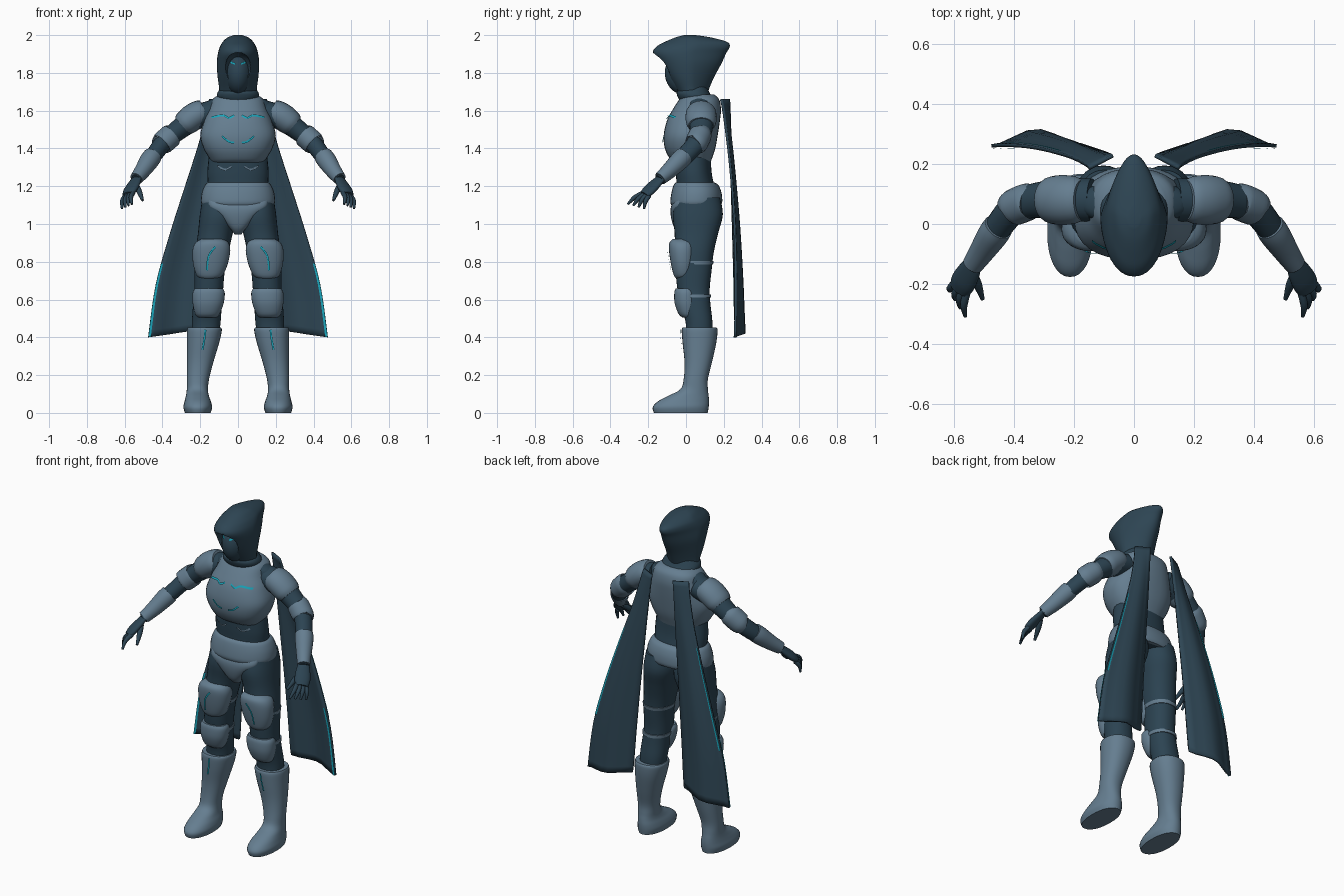
import bpy, bmesh, math
from mathutils import Vector
from mathutils.bvhtree import BVHTree

cube = bpy.data.objects.get("Cube")
if cube:
    bpy.data.objects.remove(cube)


def material(name, rgb):
    m = bpy.data.materials.new(name)
    m.use_nodes = True
    m.diffuse_color = (*rgb, 1)
    m.node_tree.nodes["Principled BSDF"].inputs["Base Color"].default_value = (*rgb, 1)
    return m


ARMOR = material("slate armor", (0.13, 0.208, 0.28))
SUIT = material("dark suit", (0.025, 0.057, 0.085))
CLOTH = material("dark cloth", (0.027, 0.06, 0.088))
GLOW = material("cyan glow", (0.01, 0.38, 0.5))


def finish(name, bm, mat, mirror=False, thick=0, angle=45):
    bmesh.ops.recalc_face_normals(bm, faces=bm.faces)
    mesh = bpy.data.meshes.new(name)
    bm.to_mesh(mesh)
    bm.free()
    mesh.materials.append(mat)
    ob = bpy.data.objects.new(name, mesh)
    bpy.context.collection.objects.link(ob)
    bpy.ops.object.select_all(action="DESELECT")
    ob.select_set(True)
    bpy.context.view_layer.objects.active = ob
    bpy.ops.object.shade_smooth_by_angle(angle=math.radians(angle))
    if thick:
        s = ob.modifiers.new("thickness", "SOLIDIFY")
        s.thickness, s.offset = thick, 0
    if mirror:
        ob.modifiers.new("mirror", "MIRROR")
    return ob


def spline(rows, n=4):
    """Catmull-Rom through rows of numbers."""
    rows = [Vector(r) for r in rows]
    out = []
    for i in range(len(rows) - 1):
        a, b, c, d = rows[max(i - 1, 0)], rows[i], rows[i + 1], rows[min(i + 2, len(rows) - 1)]
        for k in range(n):
            t = k / n
            out.append(b + (c - a) * (t / 2) + (2 * a - 5 * b + 4 * c - d) * (t * t / 2)
                       + (3 * b - a - 3 * c + d) * (t ** 3 / 2))
    return out + [rows[-1]]


def skin(bm, rings, closed=True):
    vs = [[bm.verts.new(p) for p in r] for r in rings]
    n = len(vs[0])
    for a, b in zip(vs, vs[1:]):
        for j in range(n if closed else n - 1):
            k = (j + 1) % n
            bm.faces.new((a[j], a[k], b[k], b[j]))
    if closed:
        bm.faces.new(vs[0])
        bm.faces.new(vs[-1])


def loft(name, rows, mat, mirror=False, power=2.2, n=32, taper=0):
    """Stacked level sections: centre x, z, half width, front y, back y."""
    rings = []
    for cx, z, rx, yf, yb in spline(rows):
        ring = []
        for j in range(n):
            c, s = math.cos(math.tau * j / n), math.sin(math.tau * j / n)
            px = math.copysign(abs(c) ** (2 / power), c)
            py = math.copysign(abs(s) ** (2 / power), s)
            ring.append((cx + rx * px * (1 - taper * max(py, 0)), (yf + yb) / 2 + (yb - yf) / 2 * py, z))
        rings.append(ring)
    bm = bmesh.new()
    skin(bm, rings)
    return finish(name, bm, mat, mirror)


def tube(name, rows, mat, wide=(0, 1, 0), flat=1, n=20):
    """Mirrored round or flattened limb along x, y, z, radius."""
    rows = spline(rows)
    rings = []
    for i, r in enumerate(rows):
        d = (rows[min(i + 1, len(rows) - 1)] - rows[max(i - 1, 0)]).xyz.normalized()
        a = Vector(wide)
        a = (a - d * a.dot(d)).normalized()
        b = d.cross(a) * flat
        rings.append([r.xyz + (a * math.cos(math.tau * j / n) + b * math.sin(math.tau * j / n)) * r.w
                      for j in range(n)])
    bm = bmesh.new()
    skin(bm, rings)
    return finish(name, bm, mat, True)


def ellipsoid(name, centre, radii, mat):
    bm = bmesh.new()
    bmesh.ops.create_uvsphere(bm, u_segments=32, v_segments=20, radius=1)
    for v in bm.verts:
        v.co = Vector(c + r * k for c, r, k in zip(centre, radii, v.co))
    return finish(name, bm, mat)


def stripe(name, target, pts, mat, width=0.01):
    """Thin painted ribbon laid on the front of a part, path in x, z."""
    m = target.data
    tree = BVHTree.FromPolygons([v.co for v in m.vertices], [p.vertices for p in m.polygons])
    path = spline(pts, 7)
    rows = []
    for i, p in enumerate(path):
        d = path[min(i + 1, len(path) - 1)] - path[max(i - 1, 0)]
        side = Vector((-d.y, d.x)).normalized() * width / 2
        hits = [tree.ray_cast(Vector((q.x, -1, q.y)), Vector((0, 1, 0)))[0] for q in (p - side, p + side)]
        if all(hits):
            rows.append([h - Vector((0, 0.008, 0)) for h in hits])
    bm = bmesh.new()
    skin(bm, rows, closed=False)
    return finish(name, bm, mat, mirror=True, angle=80)


# Torso
waist = loft("waist", [(0, 1.1, .17, -.06, .17), (0, 1.2, .16, -.05, .15), (0, 1.28, .162, -.055, .135),
                       (0, 1.4, .15, -.06, .13)], SUIT)
chest = loft("chest_plate", [(0, 1.325, .14, -.06, .13), (0, 1.345, .15, -.085, .137), (0, 1.4, .182, -.112, .155),
                             (0, 1.47, .2, -.118, .168), (0, 1.55, .178, -.1, .18), (0, 1.61, .153, -.068, .185),
                             (0, 1.66, .135, -.035, .175), (0, 1.685, .1, -.015, .15)], ARMOR, power=2.4)
loft("shoulder_yoke", [(0, 1.5, .16, -.03, .15), (0, 1.6, .185, -.01, .15), (0, 1.645, .17, 0, .14),
                       (0, 1.675, .1, .01, .13)], SUIT)
loft("hip_belt", [(0, 1.1, .19, -.078, .185), (0, 1.12, .197, -.083, .192), (0, 1.165, .192, -.077, .188),
                  (0, 1.205, .176, -.066, .172), (0, 1.22, .16, -.053, .15)], ARMOR)
loft("brief_panel", [(0, .945, .018, -.03, .02), (0, .98, .045, -.062, .02), (0, 1.04, .1, -.08, .02),
                     (0, 1.09, .152, -.08, .02), (0, 1.13, .16, -.06, .02)], ARMOR, power=2.5)

# Legs, pads and boots
loft("leg", [(.098, 1.14, .09, -.05, .18), (.102, 1.05, .1, -.07, .195), (.12, .95, .092, -.06, .17),
             (.138, .85, .088, -.06, .147), (.15, .75, .08, -.055, .135), (.155, .65, .076, -.045, .125),
             (.162, .57, .076, -.03, .13), (.168, .48, .076, -.002, .14), (.175, .38, .07, 0, .14)], SUIT, True)
thigh_pad = loft("thigh_pad", [(.153, .71, .045, -.05, .03), (.15, .73, .07, -.065, .04),
                               (.146, .79, .092, -.08, .05), (.141, .86, .1, -.09, .055),
                               (.138, .9, .088, -.088, .05), (.136, .92, .06, -.07, .03)], ARMOR, True)
loft("knee_pad", [(.163, .505, .05, -.018, .06), (.162, .525, .065, -.04, .06), (.158, .58, .082, -.06, .065),
                  (.155, .635, .085, -.062, .06), (.154, .658, .074, -.055, .05)], ARMOR, True)
loft("thigh_strap", [(.146, .785, .083, -.05, .143), (.144, .805, .086, -.05, .147)], ARMOR, True)
loft("knee_strap", [(.159, .61, .079, -.04, .132), (.157, .628, .08, -.04, .132)], ARMOR, True)
boot = loft("boot", [(.213, 0, .068, -.17, .115), (.213, .03, .076, -.176, .12), (.213, .06, .07, -.15, .122),
                     (.215, .09, .061, -.095, .12), (.215, .125, .056, -.03, .116), (.212, .18, .059, -.012, .116),
                     (.2, .27, .07, -.008, .138), (.185, .37, .085, -.018, .16), (.178, .435, .092, -.023, .167),
                     (.178, .452, .088, -.018, .162)], ARMOR, True)

# Arms
tube("arm", [(.14, .08, 1.59, .072), (.23, .08, 1.56, .071), (.31, .08, 1.502, .061), (.39, .06, 1.435, .053),
             (.46, -.02, 1.345, .047), (.54, -.14, 1.235, .03)], SUIT, flat=.9)
tube("shoulder_pad", [(.175, .08, 1.603, .066), (.195, .08, 1.592, .078), (.235, .08, 1.568, .083),
                      (.275, .08, 1.537, .079), (.295, .08, 1.52, .067)], ARMOR, flat=.86)
tube("elbow_band", [(.348, .076, 1.474, .056), (.355, .074, 1.468, .062), (.4, .055, 1.427, .061),
                    (.407, .05, 1.42, .052)], ARMOR)
tube("forearm_guard", [(.452, -.01, 1.36, .05), (.47, -.035, 1.335, .051), (.505, -.088, 1.283, .043),
                       (.538, -.137, 1.24, .035)], ARMOR)

# Gloved hand with spread fingers
SPREAD = (.8, .6, -.2)
tube("palm", [(.535, -.13, 1.245, .03), (.55, -.16, 1.215, .04), (.57, -.195, 1.18, .044),
              (.582, -.22, 1.155, .036)], SUIT, wide=SPREAD, flat=.5)
for i in range(4):
    t = i / 3
    root = Vector((.556 + .04 * t, -.225 + .03 * t, 1.165 - .015 * t))
    tip = Vector((.562 + .052 * t, -.308 + .085 * t, 1.105 - .025 * t))
    bend = root.lerp(tip, .5) + Vector((.008, -.005, .006))
    tube("finger_%d" % (i + 1), [(*root, .013), (*bend, .012), (*tip, .006)], SUIT, n=10)
tube("thumb", [(.54, -.16, 1.205, .016), (.522, -.2, 1.17, .015), (.505, -.25, 1.125, .007)], SUIT, n=10)

# Hood with a hollow front, mask and collar
hood = loft("hood", [(0, 1.675, .098, -.03, .108), (0, 1.72, .1, -.058, .124), (0, 1.78, .108, -.098, .15),
                     (0, 1.85, .112, -.14, .188), (0, 1.905, .106, -.175, .213), (0, 1.94, .095, -.155, .232),
                     (0, 1.965, .08, -.11, .215), (0, 1.988, .055, -.055, .13), (0, 2, .02, -.01, .05)],
            CLOTH, power=2.1, n=48, taper=.35)
cutter = ellipsoid("hood_cutter", (0, -.15, 1.81), (.076, .11, .1), CLOTH)
cutter.hide_render = True
cutter.hide_viewport = True
cut = hood.modifiers.new("face opening", "BOOLEAN")
cut.operation, cut.object = "DIFFERENCE", cutter
mask = ellipsoid("face_mask", (0, -.01, 1.8), (.074, .102, .115), SUIT)
loft("collar", [(0, 1.655, .1, -.035, .14), (0, 1.675, .112, -.045, .135), (0, 1.7, .106, -.048, .122),
                (0, 1.73, .08, -.02, .11)], CLOTH)
stripe("eye", mask, [(.016, 1.847), (.04, 1.857)], GLOW)

# Split cape, one panel per side
COLS = [0, .15, .3, .45, .6, .75, .9, 1]
profile = spline([(.15, 1.66), (.2, 1.45), (.28, 1.2), (.36, .95), (.435, .68), (.475, .4)], 5)


def cape_point(i, u, dy=0):
    xo, z = profile[i]
    v = i / (len(profile) - 1)
    xi = .07 + .105 * v
    y = .228 - .043 * u + v * (.035 + .04 * u) + .05 * v * math.sin(math.pi * u) ** 2
    return (xi + (xo - xi) * u, y + .03 * u * math.sin(math.pi * v) + dy, z + .045 * v * (1 - u))


bm = bmesh.new()
skin(bm, [[cape_point(i, u) for u in COLS] for i in range(len(profile))], closed=False)
finish("cape_panel", bm, CLOTH, True, .012)

# Glowing cape hems: low on the front, midway down the back
for name, low, high, dy in (("front_hem", .39, .8, -.01), ("back_hem", .7, 1.35, .01)):
    bm = bmesh.new()
    skin(bm, [[cape_point(i, u, dy) for u in (.955, 1)] for i, p in enumerate(profile) if low < p.y < high],
         closed=False)
    finish(name, bm, GLOW, True)

# Painted lines
stripe("chest_line", chest, [(.02, 1.575), (.05, 1.562), (.08, 1.575), (.14, 1.565)], GLOW)
stripe("bust_line", chest, [(.02, 1.43), (.05, 1.437), (.085, 1.465)], GLOW)
stripe("waist_chevron", waist, [(.035, 1.305), (.07, 1.288), (.11, 1.308)], ARMOR)
stripe("thigh_line", thigh_pad, [(.12, .88), (.155, .83), (.165, .755)], GLOW)
stripe("boot_line", boot, [(.172, .44), (.178, .39), (.188, .335)], GLOW)
